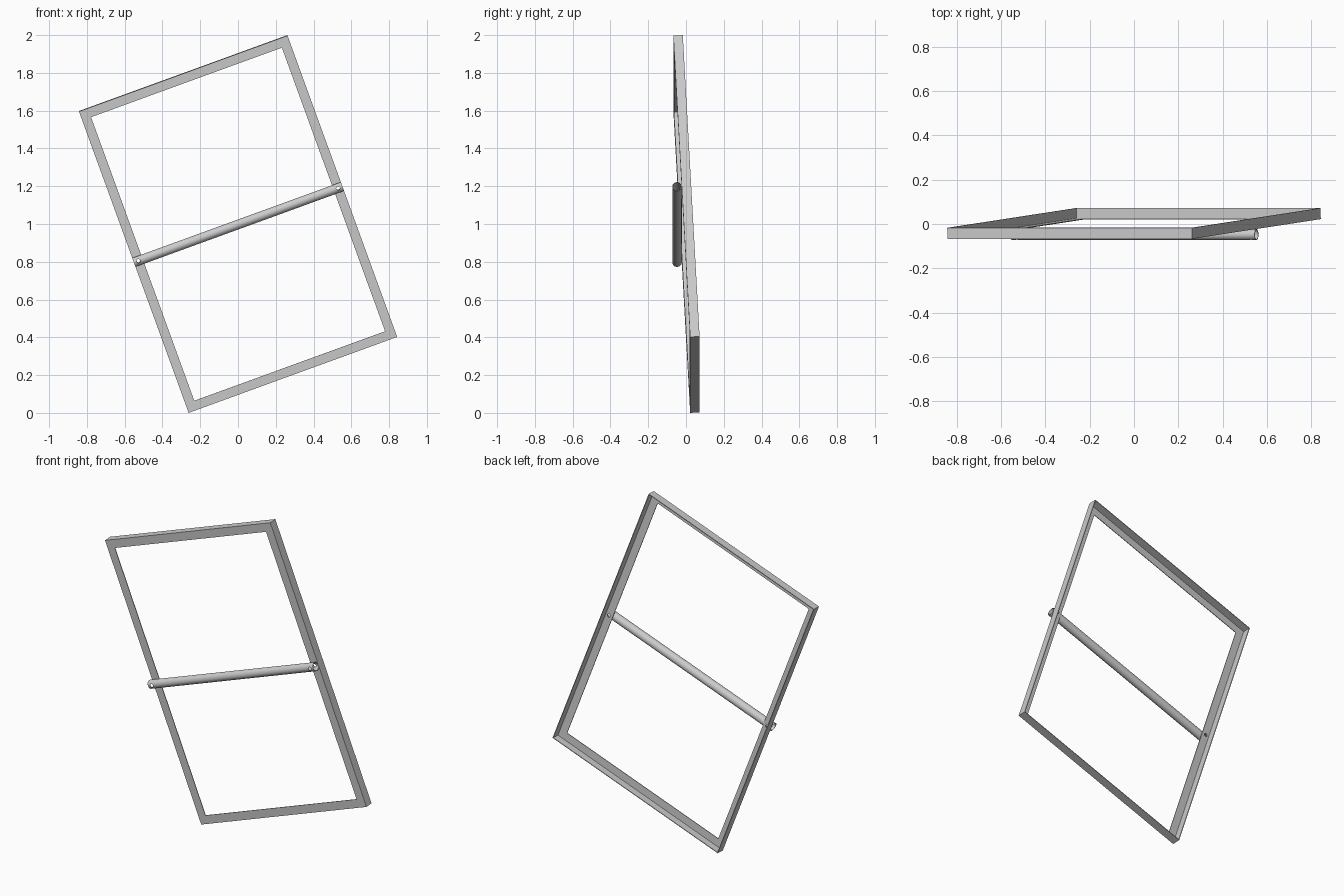
import bpy, bmesh
from math import radians, pi
from mathutils import Matrix

if "Cube" in bpy.data.objects:
    bpy.data.objects.remove(bpy.data.objects["Cube"])

WIDTH, HEIGHT = 1.175, 1.70
BAR, WALL = 0.05, 0.004              # angle section: leg length and thickness
ROD_R, ROD_WALL, HOLE_R = 0.025, 0.003, 0.01
ROD_Y = -BAR / 2 - ROD_R             # tube rests on the front flange

# The whole assembly leans forward, then rolls sideways
PLACE = (Matrix.Translation((0, 0.0025, 1)) @ Matrix.Rotation(radians(-20), 4, 'Y')
         @ Matrix.Rotation(radians(3), 4, 'X'))

grey = bpy.data.materials.new("light grey metal")
grey.use_nodes = True
grey.diffuse_color = (0.6, 0.6, 0.6, 1)
grey.node_tree.nodes["Principled BSDF"].inputs["Base Color"].default_value = (0.6, 0.6, 0.6, 1)


def add_object(name, bm):
    bmesh.ops.recalc_face_normals(bm, faces=bm.faces)
    mesh = bpy.data.meshes.new(name)
    bm.to_mesh(mesh)
    bm.free()
    mesh.materials.append(grey)
    ob = bpy.data.objects.new(name, mesh)
    ob.matrix_world = PLACE
    bpy.context.collection.objects.link(ob)
    return ob


# Rectangular frame of angle section: flange in front, web around the outside
bm = bmesh.new()
front, back = -BAR / 2, BAR / 2
section = ((0, front), (BAR, front), (BAR, front + WALL),
           (WALL, front + WALL), (WALL, back), (0, back))
rings = []
for inset, y in section:
    w, h = WIDTH / 2 - inset, HEIGHT / 2 - inset
    rings.append([bm.verts.new((sx * w, y, sz * h))
                  for sx, sz in ((-1, -1), (1, -1), (1, 1), (-1, 1))])
for i, ring in enumerate(rings):
    nxt = rings[(i + 1) % len(rings)]
    for k in range(4):
        j = (k + 1) % 4
        bm.faces.new((ring[k], ring[j], nxt[j], nxt[k]))
frame = add_object("frame", bm)

# Open round tube across the front of the frame
bm = bmesh.new()
half = WIDTH / 2
wall = [bm.verts.new((x, ROD_Y, r)) for x, r in
        ((-half, ROD_R), (half, ROD_R), (half, ROD_R - ROD_WALL), (-half, ROD_R - ROD_WALL))]
edges = [bm.edges.new((wall[i], wall[(i + 1) % 4])) for i in range(4)]
bmesh.ops.spin(bm, geom=wall + edges, cent=(0, ROD_Y, 0), axis=(1, 0, 0),
               angle=2 * pi, steps=40)
bmesh.ops.remove_doubles(bm, verts=bm.verts, dist=0.00005)
tube = add_object("cross_tube", bm)

# Bolt holes through the tube ends and the side flanges
bm = bmesh.new()
for side in (-1, 1):
    spot = Matrix.Translation((side * (WIDTH - BAR) / 2, 0, 0))
    bmesh.ops.create_cone(bm, cap_ends=True, segments=24, radius1=HOLE_R, radius2=HOLE_R,
                          depth=0.4, matrix=spot @ Matrix.Rotation(pi / 2, 4, 'X'))
cutter = add_object("hole_cutter", bm)
cutter.hide_render = True
cutter.hide_viewport = True

for ob in (frame, tube):
    cut = ob.modifiers.new("bolt holes", 'BOOLEAN')
    cut.operation = 'DIFFERENCE'
    cut.solver = 'EXACT'
    cut.object = cutter

# Bake the holes, then smooth the round surfaces
bpy.context.view_layer.update()
graph = bpy.context.evaluated_depsgraph_get()
for ob in (frame, tube):
    baked = bpy.data.meshes.new_from_object(ob.evaluated_get(graph))
    ob.modifiers.clear()
    ob.data = baked
bpy.data.objects.remove(cutter)

bpy.ops.object.select_all(action='DESELECT')
for ob in (frame, tube):
    ob.select_set(True)
bpy.context.view_layer.objects.active = tube
bpy.ops.object.shade_smooth_by_angle(angle=radians(30))
